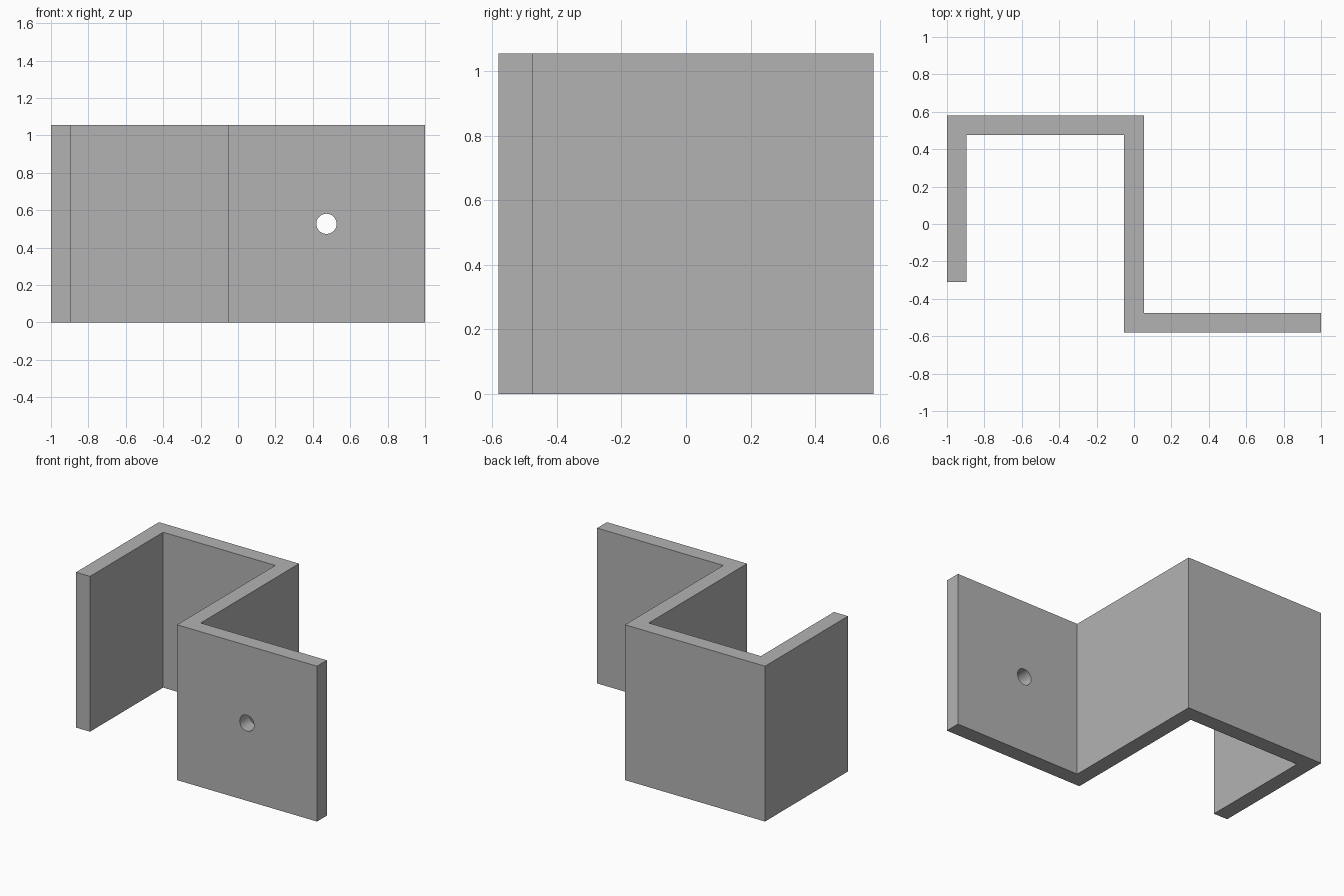
import bpy, bmesh, math

cube = bpy.data.objects.get("Cube")
if cube:
    bpy.data.objects.remove(cube, do_unlink=True)

HEIGHT = 1.055
T = 0.105          # sheet thickness
BACK = 0.58        # half depth
MID = T / 2        # half thickness of the central web

grey = bpy.data.materials.new("plain grey")
grey.use_nodes = True
colour = (0.45, 0.45, 0.45, 1)
grey.diffuse_color = colour
grey.node_tree.nodes["Principled BSDF"].inputs["Base Color"].default_value = colour

# Bent strip outline seen from above
outline = [
    (-1, -0.31), (-1 + T, -0.31), (-1 + T, BACK - T), (-MID, BACK - T),
    (-MID, -BACK), (1, -BACK), (1, T - BACK), (MID, T - BACK),
    (MID, BACK), (-1, BACK),
]

# Extrude the outline to full height
bm = bmesh.new()
base = bm.faces.new([bm.verts.new((x, y, 0)) for x, y in outline])
top = bmesh.ops.extrude_face_region(bm, geom=[base])["geom"]
bmesh.ops.translate(bm, vec=(0, 0, HEIGHT),
                    verts=[v for v in top if isinstance(v, bmesh.types.BMVert)])
bmesh.ops.recalc_face_normals(bm, faces=bm.faces)
mesh = bpy.data.meshes.new("bracket")
bm.to_mesh(mesh)
bm.free()
bracket = bpy.data.objects.new("bracket", mesh)
bpy.context.collection.objects.link(bracket)
mesh.materials.append(grey)

# Screw hole through the front flange
bpy.ops.mesh.primitive_cylinder_add(
    vertices=48, radius=0.054, depth=0.3,
    location=(0.473, -BACK + MID, HEIGHT / 2), rotation=(math.pi / 2, 0, 0))
cutter = bpy.context.object
cutter.name = "screw_hole_cutter"
cutter.data.materials.append(grey)
cutter.hide_render = True

hole = bracket.modifiers.new("screw hole", "BOOLEAN")
hole.operation = "DIFFERENCE"
hole.solver = "EXACT"
hole.object = cutter

bpy.ops.object.select_all(action="DESELECT")
bracket.select_set(True)
bpy.context.view_layer.objects.active = bracket
bpy.ops.object.modifier_apply(modifier=hole.name)
bpy.data.objects.remove(cutter, do_unlink=True)

# Smooth hole wall, crisp folds
bpy.ops.object.shade_smooth_by_angle(angle=math.radians(30))
